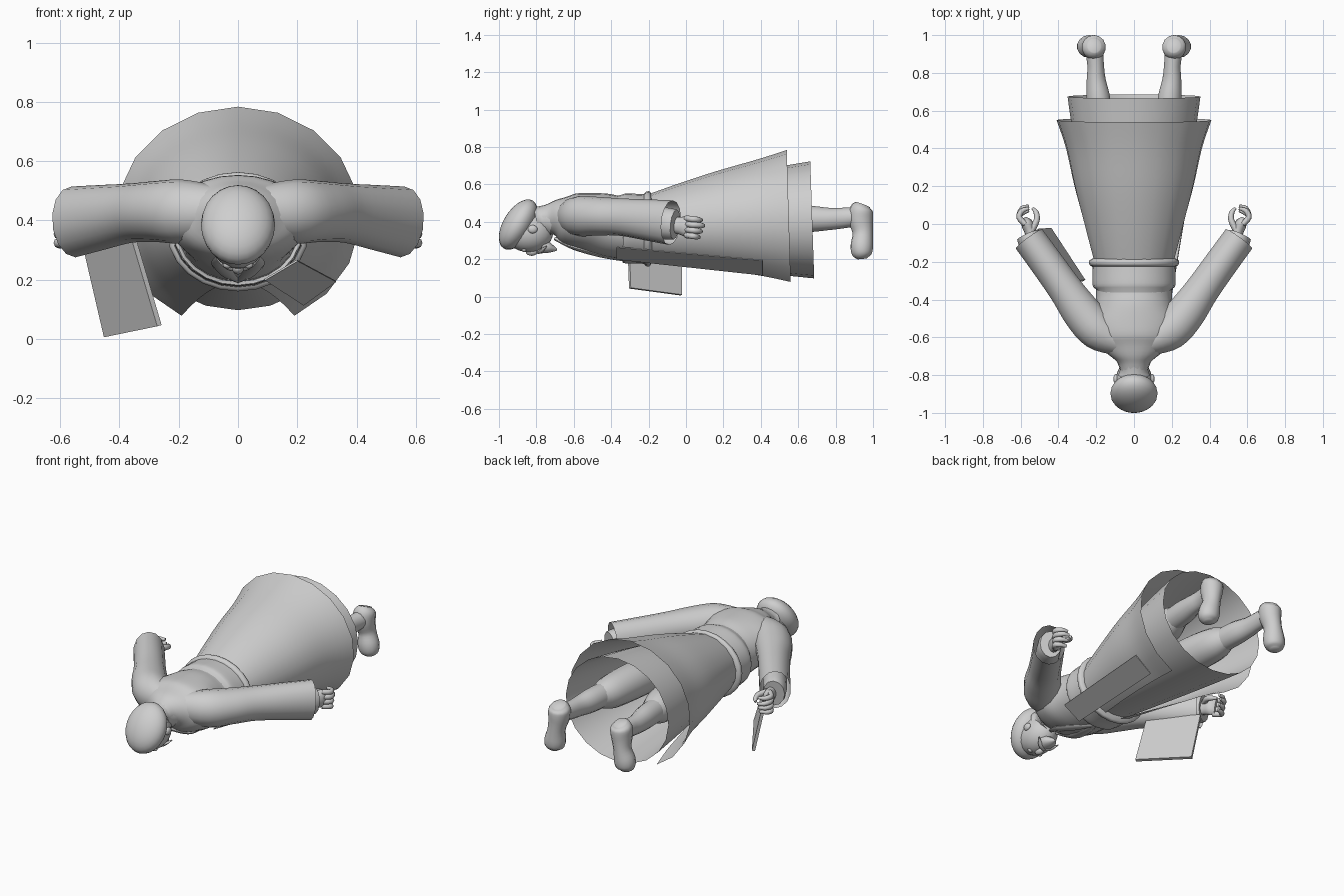
import bpy, bmesh, math
from mathutils import Vector, Matrix

grey = bpy.data.materials.new("plain_grey")
grey.diffuse_color = (0.62, 0.62, 0.62, 1)


def finish(name, bm, mirror=False, angle=50):
    me = bpy.data.meshes.new(name)
    bm.to_mesh(me)
    bm.free()
    me.materials.append(grey)
    ob = bpy.data.objects.new(name, me)
    bpy.context.collection.objects.link(ob)
    bpy.ops.object.select_all(action='DESELECT')
    ob.select_set(True)
    bpy.context.view_layer.objects.active = ob
    bpy.ops.object.shade_smooth_by_angle(angle=math.radians(angle))
    if mirror:
        m = ob.modifiers.new("mirror", 'MIRROR')
        m.use_mirror_merge = False
    return ob


def spline(rows, steps):
    """Catmull-Rom resampling of rows of numbers."""
    out = []
    for i in range(len(rows) - 1):
        p = [rows[max(0, min(len(rows) - 1, i + k))] for k in (-1, 0, 1, 2)]
        for s in range(steps):
            t = s / steps
            out.append([b + 0.5 * t * (c - a + t * (2*a - 5*b + 4*c - d + t * (3*(b - c) + d - a)))
                        for a, b, c, d in zip(*p)])
    return out + [list(rows[-1])]


def tube(name, rows, n=16, steps=4, up=(0, 0, 1), caps=(True, True), mirror=False, slit=False):
    """Loft of elliptic rings: x, y, z, side radius, up radius (, slit half angle)."""
    rows = spline(rows, steps)
    bm = bmesh.new()
    rings = []
    for i, r in enumerate(rows):
        d = Vector(rows[min(i + 1, len(rows) - 1)][:3]) - Vector(rows[max(i - 1, 0)][:3])
        d.normalize()
        s = d.cross(Vector(up)).normalized()
        v = s.cross(d)
        gap = r[5] if slit else 0
        ring = []
        for j in range(n + 1 if slit else n):
            t = gap + (2 * math.pi - 2 * gap) * j / n
            ring.append(bm.verts.new(Vector(r[:3]) + s * r[3] * math.sin(t) - v * r[4] * math.cos(t)))
        rings.append(ring)
    for a, b in zip(rings, rings[1:]):
        for j in range(n):
            k = (j + 1) % len(a)
            bm.faces.new((a[j], b[j], b[k], a[k]))
    if caps[0]:
        bm.faces.new(rings[0])
    if caps[1]:
        bm.faces.new(rings[-1][::-1])
    return finish(name, bm, mirror)


def ball(name, c, r, tilt=0.0, mirror=False):
    bm = bmesh.new()
    bmesh.ops.create_uvsphere(bm, u_segments=24, v_segments=14, radius=1)
    mat = Matrix.Translation(c) @ Matrix.Rotation(tilt, 4, 'X') @ Matrix.Diagonal((*r, 1))
    bmesh.ops.transform(bm, matrix=mat, verts=bm.verts)
    return finish(name, bm, mirror)


def slab(name, corners, thick):
    """Flat plate through four corners."""
    p = [Vector(c) for c in corners]
    nrm = (p[2] - p[0]).cross(p[3] - p[1]).normalized() * thick / 2
    bm = bmesh.new()
    lo = [bm.verts.new(c - nrm) for c in p]
    hi = [bm.verts.new(c + nrm) for c in p]
    bm.faces.new(lo[::-1])
    bm.faces.new(hi)
    for i in range(4):
        j = (i + 1) % 4
        bm.faces.new((lo[i], lo[j], hi[j], hi[i]))
    return finish(name, bm, angle=30)


# Head, face and cap
ball("head", (0, -0.84, 0.345), (0.098, 0.13, 0.108))
ball("cap", (0, -0.897, 0.385), (0.125, 0.15, 0.08), math.radians(58.7))
ball("nose", (0, -0.825, 0.24), (0.02, 0.032, 0.022))
ball("ear", (0.095, -0.82, 0.36), (0.014, 0.026, 0.022), mirror=True)
ball("eye", (0.035, -0.865, 0.25), (0.016, 0.012, 0.012), mirror=True)
tube("moustache", [(0.0, -0.79, 0.237, 0.012, 0.01), (0.035, -0.775, 0.245, 0.013, 0.011),
                   (0.07, -0.745, 0.27, 0.003, 0.003)], n=8, mirror=True)
tube("beard", [(0, -0.77, 0.27, 0.05, 0.04), (0, -0.73, 0.26, 0.04, 0.027),
               (0, -0.69, 0.25, 0.006, 0.005)], n=10)

# Neck, collar and torso
tube("neck", [(0, -0.86, 0.39, 0.07, 0.065), (0, -0.78, 0.40, 0.068, 0.07),
              (0, -0.68, 0.41, 0.08, 0.08)])
tube("collar", [(0, -0.80, 0.405, 0.085, 0.075), (0, -0.77, 0.41, 0.075, 0.075),
                (0, -0.72, 0.41, 0.095, 0.09)], caps=(False, False))
tube("torso", [(0, -0.78, 0.42, 0.07, 0.06), (0, -0.73, 0.42, 0.09, 0.08),
               (0, -0.68, 0.42, 0.15, 0.105), (0, -0.62, 0.41, 0.215, 0.14),
               (0, -0.54, 0.40, 0.235, 0.155), (0, -0.45, 0.385, 0.208, 0.168),
               (0, -0.36, 0.37, 0.20, 0.168), (0, -0.20, 0.36, 0.212, 0.175)], n=24)
tube("lapel", [(0.02, -0.70, 0.31, 0.012, 0.01), (0.06, -0.60, 0.262, 0.03, 0.012),
               (0.035, -0.46, 0.22, 0.028, 0.01), (0.0, -0.34, 0.195, 0.01, 0.006)], n=8, mirror=True)

# Waist sash with a rolled edge
tube("sash", [(0, -0.34, 0.365, 0.20, 0.172), (0, -0.33, 0.365, 0.218, 0.186),
              (0, -0.26, 0.363, 0.22, 0.186), (0, -0.20, 0.36, 0.222, 0.186)], n=24)
tube("sash_roll", [(0, -0.225, 0.362, 0.222, 0.185), (0, -0.215, 0.362, 0.236, 0.198),
                   (0, -0.195, 0.362, 0.238, 0.20), (0, -0.183, 0.362, 0.22, 0.18)], n=24)

# Sleeves, cuffs and hands
tube("sleeve", [(0.08, -0.62, 0.43, 0.08, 0.09), (0.19, -0.565, 0.43, 0.105, 0.108),
                (0.275, -0.47, 0.43, 0.105, 0.103), (0.36, -0.35, 0.425, 0.093, 0.10),
                (0.46, -0.21, 0.41, 0.09, 0.11), (0.555, -0.08, 0.395, 0.089, 0.12)],
     n=14, caps=(True, False), mirror=True)
tube("cuff", [(0.47, -0.20, 0.40, 0.068, 0.085), (0.54, -0.10, 0.39, 0.068, 0.085),
              (0.562, -0.058, 0.385, 0.062, 0.08)], n=12, mirror=True)
tube("palm", [(0.53, -0.10, 0.385, 0.032, 0.04), (0.55, -0.04, 0.38, 0.03, 0.045),
              (0.565, 0.0, 0.375, 0.032, 0.055), (0.58, 0.025, 0.37, 0.018, 0.048)],
     n=12, mirror=True)
for k in range(4):
    z = 0.418 - 0.03 * k
    b = 0.012 * abs(k - 1)
    tube(f"finger_{k + 1}", [(0.575, 0.0, z, 0.016, 0.016), (0.608, 0.035, z - 0.004, 0.015, 0.016),
                             (0.592, 0.082 - b, z - 0.008, 0.014, 0.015),
                             (0.556, 0.095 - b, z - 0.01, 0.008, 0.009)], n=8, steps=3, mirror=True)
tube("thumb", [(0.54, -0.03, 0.40, 0.018, 0.02), (0.515, 0.02, 0.395, 0.016, 0.018),
               (0.518, 0.06, 0.385, 0.014, 0.015), (0.538, 0.085, 0.38, 0.007, 0.008)],
     n=8, steps=3, mirror=True)

# Coat skirt, split along the belly side
tube("coat_skirt", [(0, -0.21, 0.36, 0.208, 0.178, 0.25), (0, 0.0, 0.38, 0.265, 0.232, 0.36),
                    (0, 0.2, 0.395, 0.318, 0.282, 0.42), (0, 0.4, 0.405, 0.362, 0.33, 0.46),
                    (0, 0.55, 0.41, 0.412, 0.374, 0.48)],
     n=16, caps=(False, False), slit=True)

# Longer robe under the coat
tube("robe", [(0, -0.21, 0.36, 0.20, 0.165), (0, 0.1, 0.383, 0.26, 0.225),
              (0, 0.4, 0.40, 0.312, 0.275), (0, 0.675, 0.41, 0.352, 0.313)],
     n=20, caps=(False, False))

# Hanging strip on the coat front
slab("hanging_strip", [(0.09, -0.37, 0.20), (0.22, 0.41, 0.115),
                       (0.33, 0.41, 0.195), (0.20, -0.37, 0.265)], 0.006)

# Flat board held under one arm
slab("board", [(-0.445, -0.025, 0.008), (-0.265, -0.30, 0.045),
               (-0.355, -0.31, 0.35), (-0.515, -0.03, 0.31)], 0.018)

# Breeches, lower legs and feet
tube("breeches", [(0.13, 0.05, 0.40, 0.10, 0.10), (0.15, 0.30, 0.41, 0.105, 0.105),
                  (0.17, 0.50, 0.41, 0.095, 0.095), (0.18, 0.60, 0.412, 0.06, 0.065)], n=14, mirror=True)
tube("lower_leg", [(0.175, 0.50, 0.412, 0.065, 0.07), (0.188, 0.66, 0.415, 0.064, 0.07),
                   (0.20, 0.76, 0.415, 0.052, 0.06), (0.203, 0.84, 0.42, 0.045, 0.055),
                   (0.213, 0.94, 0.43, 0.05, 0.05)], n=14, mirror=True)
tube("foot", [(0.21, 0.945, 0.492, 0.035, 0.04), (0.212, 0.937, 0.465, 0.062, 0.062),
              (0.215, 0.935, 0.41, 0.06, 0.066), (0.225, 0.945, 0.34, 0.05, 0.054),
              (0.238, 0.94, 0.27, 0.062, 0.06), (0.243, 0.94, 0.225, 0.055, 0.052),
              (0.243, 0.942, 0.202, 0.025, 0.025)], n=14, up=(0, 1, 0), mirror=True)
